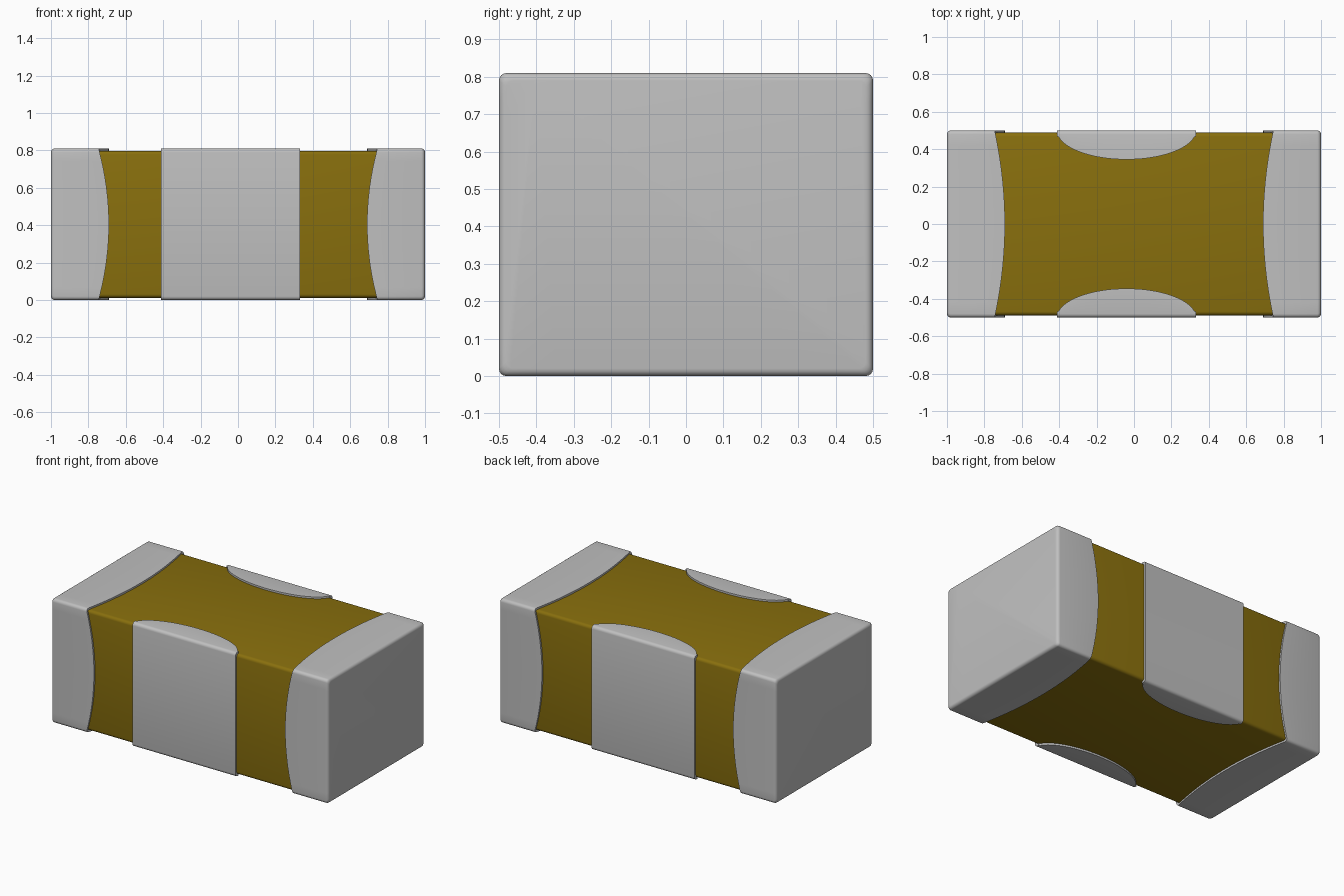
import bpy
import bmesh
import math

if "Cube" in bpy.data.objects:
    bpy.data.objects.remove(bpy.data.objects["Cube"])

HEIGHT, MID, RADIUS, SKIN = 0.81, 0.405, 0.02, 0.012


def material(name, rgb):
    m = bpy.data.materials.new(name)
    m.use_nodes = True
    m.diffuse_color = (*rgb, 1)
    m.node_tree.nodes["Principled BSDF"].inputs["Base Color"].default_value = (*rgb, 1)
    return m


METAL = material("light grey metal", (0.527, 0.527, 0.527))
CERAMIC = material("ochre ceramic", (0.25, 0.16, 0.004))


def finish(bm, name, mat):
    bmesh.ops.recalc_face_normals(bm, faces=bm.faces)
    mesh = bpy.data.meshes.new(name)
    bm.to_mesh(mesh)
    bm.free()
    mesh.materials.append(mat)
    obj = bpy.data.objects.new(name, mesh)
    bpy.context.collection.objects.link(obj)
    bpy.ops.object.select_all(action='DESELECT')
    obj.select_set(True)
    bpy.context.view_layer.objects.active = obj
    bpy.ops.object.shade_smooth_by_angle(angle=math.radians(35))
    return obj


def loft(sections, name, mat):
    """Skin a row of closed sections and cap both ends."""
    bm = bmesh.new()
    rings = [[bm.verts.new(p) for p in s] for s in sections]
    n = len(rings[0])
    for a, b in zip(rings, rings[1:]):
        for i in range(n):
            j = (i + 1) % n
            bm.faces.new((a[i], a[j], b[j], b[i]))
    bm.faces.new(rings[0])
    bm.faces.new(rings[-1])
    return finish(bm, name, mat)


def corner(cy, cz, r, start, steps=4):
    """Quarter arc in the yz plane."""
    angles = [math.radians(start + 90 * i / steps) for i in range(steps + 1)]
    return [(cy + r * math.cos(a), cz + r * math.sin(a)) for a in angles]


def rounded_outline(inset, side_steps=16):
    """Rounded rectangle in yz, with points along its straight sides."""
    r = RADIUS - inset * 0.5
    hy, hz = 0.5 - inset - r, MID - inset - r
    pts = []
    for sy, sz, start in ((1, 1, 0), (-1, 1, 90), (-1, -1, 180), (1, -1, 270)):
        pts += corner(sy * hy, MID + sz * hz, r, start)
    full = []
    for i, p in enumerate(pts):
        full.append(p)
        if i % 5 == 4:
            q = pts[(i + 1) % len(pts)]
            for k in range(1, side_steps):
                t = k / side_steps
                full.append((p[0] + (q[0] - p[0]) * t, p[1] + (q[1] - p[1]) * t))
    return full


def lip_x(y, z):
    """Concave-to-corner inner edge of an end cap."""
    return 0.69 + 0.055 * min(abs(y) / 0.5, abs(z - MID) / MID, 1) ** 2


# Ceramic block
bm = bmesh.new()
bmesh.ops.create_cube(bm, size=1)
for v in bm.verts:
    v.co.x *= 1.96
    v.co.y *= 1 - 2 * SKIN
    v.co.z = v.co.z * (HEIGHT - 2 * SKIN) + MID
bmesh.ops.bevel(bm, geom=bm.edges[:], offset=RADIUS, segments=4,
                profile=0.5, affect='EDGES')
finish(bm, "ceramic_body", CERAMIC)

# End caps: rounded outer end, straight sleeve, curved lip turned in to the block
outer, inner = rounded_outline(0), rounded_outline(SKIN + 0.006)
for sign, name in ((1, "left_end_cap"), (-1, "right_end_cap")):
    rings = []
    for i in range(5):
        a = math.radians(90 * i / 4)
        inset = RADIUS * (1 - math.sin(a))
        rings.append([(sign * (1 - RADIUS * (1 - math.cos(a))),
                       y * (1 - inset / 0.5), MID + (z - MID) * (1 - inset / MID))
                      for y, z in outer])
    rings.append([(sign * lip_x(y, z), y, z) for y, z in outer])
    rings.append([(sign * lip_x(*o), y, z) for o, (y, z) in zip(outer, inner)])
    loft(rings, name, METAL)


# Side terminals: wraparound bands with half-elliptical tongues above and below
def band_path(tip, inset):
    r = RADIUS - inset * 0.5
    y, top, low = -0.5 + inset, HEIGHT - inset, inset
    return ([(tip, top)] + corner(y + r, top - r, r, 90)
            + corner(y + r, low + r, r, 180) + [(tip, low)])


for sign, name in ((1, "front_terminal"), (-1, "back_terminal")):
    sections = []
    for i in range(41):
        t = -math.cos(math.pi * i / 40)
        tip = max(-0.5 + 0.155 * math.sqrt(max(0, 1 - t * t)), -0.5 + RADIUS + SKIN)
        path = band_path(tip, 0) + band_path(tip, SKIN + 0.006)[::-1]
        sections.append([(-0.04 + 0.372 * t, sign * y, z) for y, z in path])
    loft(sections, name, METAL)
